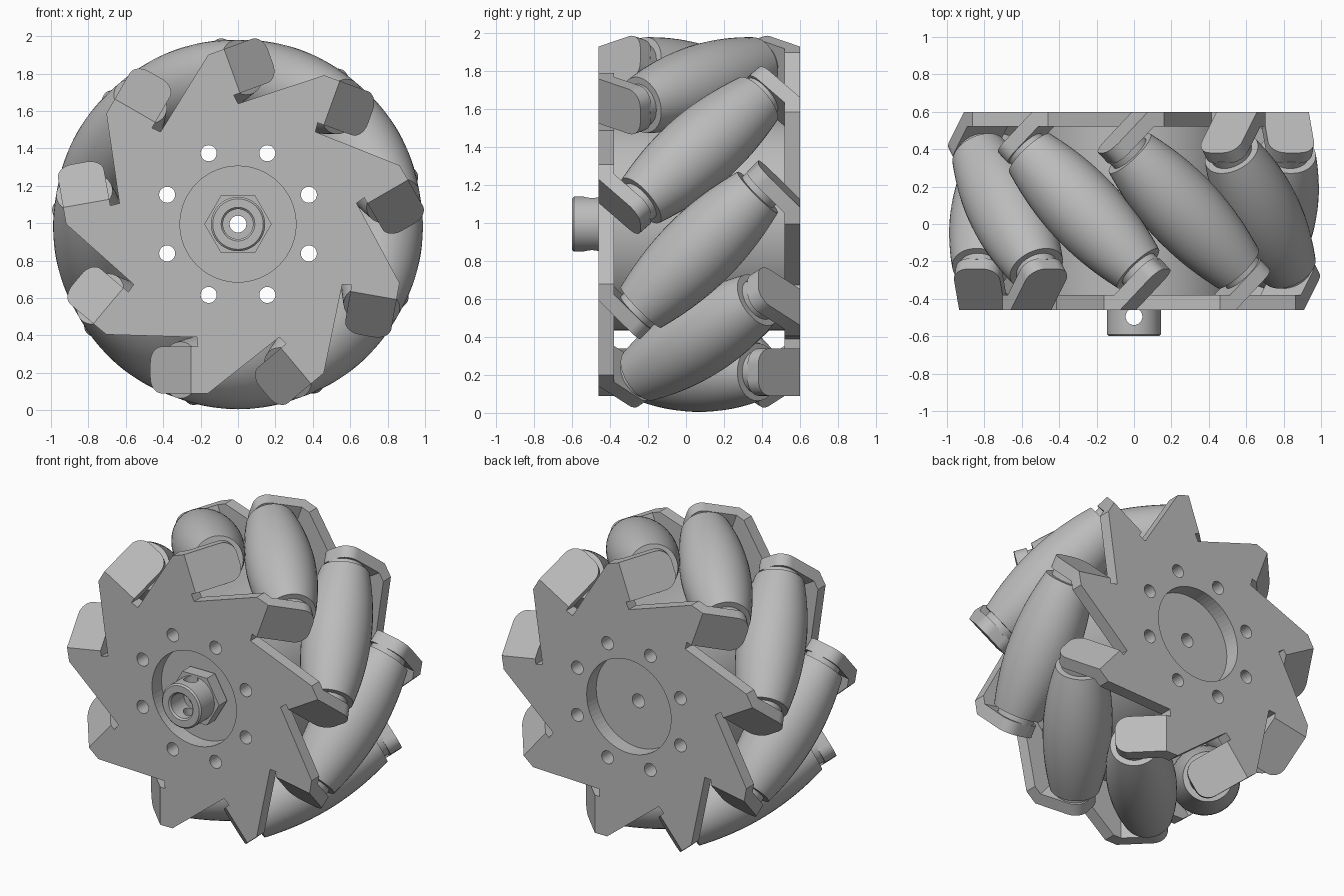
import bpy, bmesh, math
from mathutils import Matrix, Vector

if "Cube" in bpy.data.objects:
    bpy.data.objects.remove(bpy.data.objects["Cube"])

COUNT = 9
STEP = math.tau / COUNT
CENTRE = Vector((0, 0.07, 0.995))     # wheel centre
HALF = 0.53                           # half width over the plates
THICK = 0.08                          # plate thickness
WHEEL_R, AXIS_R = 0.99, 0.78          # rolling radius, roller axis radius

grey = bpy.data.materials.new("plain_grey")
grey.use_nodes = True
grey.diffuse_color = (0.5, 0.5, 0.5, 1)
grey.node_tree.nodes["Principled BSDF"].inputs["Base Color"].default_value = (0.5, 0.5, 0.5, 1)


def finish(name, bm, matrix=Matrix(), smooth=True):
    bmesh.ops.recalc_face_normals(bm, faces=bm.faces)
    bm.transform(matrix)
    mesh = bpy.data.meshes.new(name)
    bm.to_mesh(mesh)
    bm.free()
    obj = bpy.data.objects.new(name, mesh)
    obj.location = CENTRE
    mesh.materials.append(grey)
    bpy.context.collection.objects.link(obj)
    if smooth:
        bpy.ops.object.select_all(action='DESELECT')
        obj.select_set(True)
        bpy.context.view_layer.objects.active = obj
        bpy.ops.object.shade_smooth_by_angle(angle=math.radians(30))
    return obj


def add_cylinder(bm, x, z, radius, y0, y1, sides=32, vertical=False):
    """Cylinder along y (or along z when vertical)."""
    turn = Matrix() if vertical else Matrix.Rotation(math.pi / 2, 4, 'X')
    spot = Vector((x, z, 0)) if vertical else Vector((x, (y0 + y1) / 2, z))
    roll = Matrix.Rotation(math.pi / 2, 4, 'Z') if sides == 6 else Matrix()
    if sides == 6:
        roll = Matrix.Rotation(math.radians(90), 4, 'Z')
    bmesh.ops.create_cone(bm, cap_ends=True, segments=sides, radius1=radius, radius2=radius,
                          depth=y1 - y0, matrix=Matrix.Translation(spot) @ turn @ roll)


def extrude_outline(bm, points, offset):
    face = bm.faces.new([bm.verts.new(p) for p in points])
    out = bmesh.ops.extrude_face_region(bm, geom=[face])
    bmesh.ops.translate(bm, vec=offset, verts=[g for g in out["geom"] if isinstance(g, bmesh.types.BMVert)])


def cut(obj, cutters):
    bpy.context.view_layer.objects.active = obj
    for cutter in cutters:
        mod = obj.modifiers.new("cut", 'BOOLEAN')
        mod.operation, mod.solver, mod.object = 'DIFFERENCE', 'EXACT', cutter
        bpy.ops.object.modifier_apply(modifier=mod.name)


def revolve(profile, sides=40):
    bm = bmesh.new()
    verts = [bm.verts.new((r, 0, h)) for r, h in profile]
    edges = [bm.edges.new(pair) for pair in zip(verts, verts[1:])]
    bmesh.ops.spin(bm, geom=verts + edges, cent=(0, 0, 0), axis=(0, 0, 1),
                   angle=math.tau, steps=sides, use_duplicate=False)
    bmesh.ops.remove_doubles(bm, verts=bm.verts, dist=0.0005)
    return bm


# Cutters: bolt holes with the bore, and the round recesses
bm = bmesh.new()
add_cylinder(bm, 0, 0, 0.045, -0.9, 0.9)
for i in range(8):
    a = (i + 0.5) * math.tau / 8
    add_cylinder(bm, 0.41 * math.cos(a), 0.41 * math.sin(a), 0.043, -0.9, 0.9, 24)
holes = finish("hole_cutter", bm, smooth=False)
bm = bmesh.new()
for side in (-1, 1):
    add_cylinder(bm, 0, 0, 0.31, side * HALF - 0.1, side * HALF + 0.1, 64)
recess = finish("recess_cutter", bm, smooth=False)

# Toothed side plates with bent tabs; the back is the front turned half round
tooth = [(-0.16, -0.905), (-0.25, -0.905), (-0.25, -0.655), (-0.215, -0.655), (-0.22, -0.605)]
slope = Vector((-1, 1, 0)).normalized()
inward = Vector((1, 1, 0)).normalized()
tab_len, low, high, fillet = 0.31, -0.905, -0.655, 0.085
for name, turn in (("front", Matrix()), ("back", Matrix.Rotation(math.pi, 4, 'Z'))):
    bm = bmesh.new()
    outline = []
    for k in range(COUNT):
        spin = Matrix.Rotation(k * STEP, 4, 'Y')
        outline += [spin @ Vector((x, -HALF, z)) for x, z in tooth]
    extrude_outline(bm, outline, Vector((0, THICK, 0)))
    plate = finish(name + "_plate", bm, turn, smooth=False)
    cut(plate, (holes, recess))

    tab = [(0, low)]
    for centre_z, start in ((low + fillet, -90), (high - fillet, 0)):
        for i in range(9):
            a = math.radians(start + i * 90 / 8)
            tab.append((tab_len - fillet + fillet * math.cos(a), centre_z + fillet * math.sin(a)))
    tab.append((0, high))
    for k in range(COUNT):
        bm = bmesh.new()
        points = [Vector((-0.25, -HALF, z)) + slope * u for u, z in tab]
        extrude_outline(bm, points, inward * THICK)
        finish(f"{name}_tab_{k + 1}", bm, turn @ Matrix.Rotation(k * STEP, 4, 'Y'))

# Drum between the plates
bm = bmesh.new()
add_cylinder(bm, 0, 0, 0.56, THICK - HALF, HALF - THICK, 72)
drum = finish("drum", bm)
cut(drum, (holes, recess))

# Barrel rollers at 45 degrees, each with a collar at both ends
body = 0.435
profile = [(0, -0.48), (0.115, -0.48), (0.115, -body), (0.135, -body)]
for i in range(25):
    s = -body + 2 * body * i / 24
    profile.append((WHEEL_R - math.sqrt(AXIS_R ** 2 + s * s / 2), s))
profile += [(r, -h) for r, h in reversed(profile[:4])]
tilt = Matrix.Translation((0, 0, -AXIS_R)) @ Vector((1, 1, 0)).to_track_quat('Z', 'Y').to_matrix().to_4x4()
for k in range(COUNT):
    finish(f"roller_{k + 1}", revolve(profile), Matrix.Rotation(k * STEP, 4, 'Y') @ tilt)

# Hub: hexagon base and bored sleeve with a cross hole
bm = bmesh.new()
add_cylinder(bm, 0, 0, 0.18, -0.44, -0.525, 6)
hub_base = finish("hub_hexagon", bm, smooth=False)
cut(hub_base, (holes,))
sleeve = [(0.045, -0.5), (0.08, -0.5), (0.08, -0.66), (0.09, -0.67), (0.135, -0.67),
          (0.145, -0.66), (0.145, -0.5), (0.045, -0.5)]
to_front = Matrix.Rotation(-math.pi / 2, 4, 'X')
hub = finish("hub_sleeve", revolve(sleeve, 48), to_front)
bm = bmesh.new()
add_cylinder(bm, 0, -0.565, 0.045, -0.3, 0.3, 24, vertical=True)
cross = finish("cross_cutter", bm, smooth=False)
cut(hub, (cross,))

for helper in (holes, recess, cross):
    bpy.data.objects.remove(helper)
